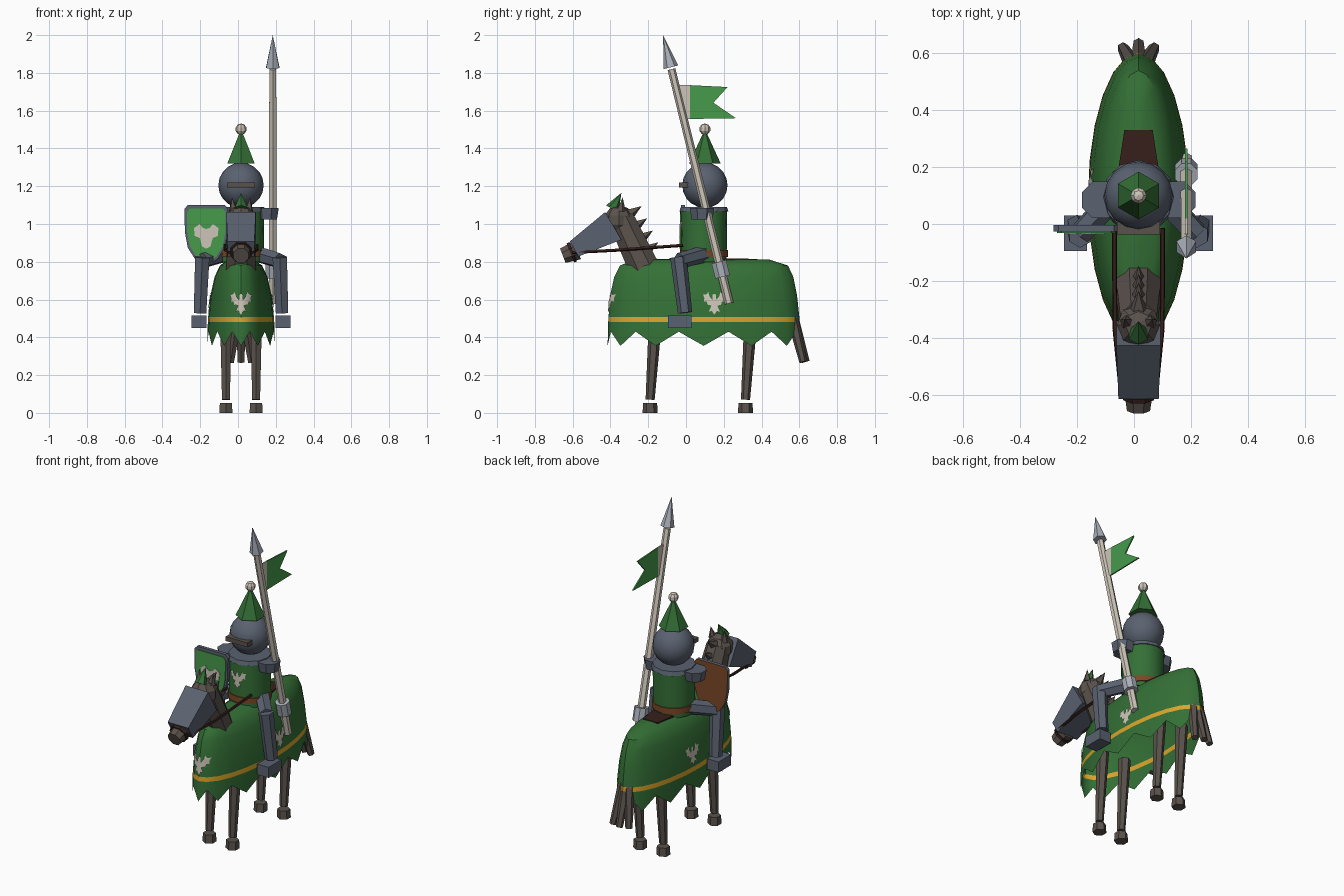
import bpy, bmesh, math
from mathutils import Vector

if "Cube" in bpy.data.objects:
    bpy.data.objects.remove(bpy.data.objects["Cube"])

CX = 0.016  # rider and horse axis


def material(name, r, g, b):
    m = bpy.data.materials.new(name)
    lin = lambda c: c / 12.92 if c <= 0.04045 else ((c + 0.055) / 1.055) ** 2.4
    m.diffuse_color = (lin(r / 255), lin(g / 255), lin(b / 255), 1)
    m.use_nodes = True
    m.node_tree.nodes["Principled BSDF"].inputs["Base Color"].default_value = m.diffuse_color
    return m


GREEN = material("cloth_green", 52, 112, 54)
LIGHT = material("light_green", 70, 155, 75)
GOLD = material("gold", 218, 165, 42)
STEEL = material("steel", 90, 98, 112)
SILVER = material("bright_steel", 170, 176, 186)
BONE = material("bone", 205, 197, 184)
HORSE = material("horse_brown", 90, 82, 76)
LEATHER = material("leather", 122, 72, 38)
DARK = material("dark_strap", 55, 32, 28)


def finish(name, bm, mats, smooth=False, normals=True):
    if normals:
        bmesh.ops.recalc_face_normals(bm, faces=bm.faces[:])
    me = bpy.data.meshes.new(name)
    bm.to_mesh(me)
    bm.free()
    for m in mats if isinstance(mats, list) else [mats]:
        me.materials.append(m)
    ob = bpy.data.objects.new(name, me)
    bpy.context.collection.objects.link(ob)
    if smooth:
        bpy.ops.object.select_all(action='DESELECT')
        ob.select_set(True)
        bpy.context.view_layer.objects.active = ob
        bpy.ops.object.shade_smooth_by_angle(angle=math.radians(40))
    return ob


def rod(name, p, q, r1, r2, n, mat, off=math.pi / 2, smooth=False):
    """Tapered prism from p to q; radii may be (across, deep) pairs."""
    p, q = Vector(p), Vector(q)
    d = (q - p).normalized()
    x = Vector((1, 0, 0))
    x = (x - d * x.dot(d)).normalized()
    y = d.cross(x)
    bm = bmesh.new()
    rings = []
    for c, r in ((p, r1), (q, r2)):
        rx, ry = r if isinstance(r, tuple) else (r, r)
        rings.append([bm.verts.new(c + x * rx * math.cos(off + i * math.tau / n)
                                   + y * ry * math.sin(off + i * math.tau / n)) for i in range(n)])
    a, b = rings
    for i in range(n):
        bm.faces.new((a[i], a[(i + 1) % n], b[(i + 1) % n], b[i]))
    bm.faces.new(a[::-1])
    bm.faces.new(b)
    if r2 == 0:
        bmesh.ops.remove_doubles(bm, verts=bm.verts[:], dist=1e-5)
    return finish(name, bm, mat, smooth)


def bar(name, p, q, h1, h2, mat):
    """Four-sided bar given by half sizes."""
    s = math.sqrt(2)
    return rod(name, p, q, (h1[0] * s, h1[1] * s), (h2[0] * s, h2[1] * s), 4, mat, math.pi / 4)


def ball(name, c, r, seg, mat, smooth=False):
    bm = bmesh.new()
    bmesh.ops.create_uvsphere(bm, u_segments=seg, v_segments=max(4, seg * 2 // 3), radius=r)
    bmesh.ops.translate(bm, verts=bm.verts, vec=c)
    return finish(name, bm, mat, smooth)


def plate(name, pts, depth, mats, rule=None):
    """Flat outline thickened along depth."""
    bm = bmesh.new()
    f = bm.faces.new([bm.verts.new(p) for p in pts])
    ext = bmesh.ops.extrude_face_region(bm, geom=[f], use_keep_orig=True)
    bmesh.ops.translate(bm, vec=depth, verts=[v for v in ext['geom'] if isinstance(v, bmesh.types.BMVert)])
    bmesh.ops.recalc_face_normals(bm, faces=bm.faces[:])
    for f in bm.faces:
        f.material_index = rule(f) if rule else 0
    return finish(name, bm, mats)


def mirrored(half):
    return half + [(-u, v) for u, v in half[::-1] if abs(u) > 1e-6]


# Caparison: stacked ellipses (z, front y, back y, half width)
RINGS = [(.395, -.415, .602, .178), (.48, -.412, .602, .176), (.508, -.41, .600, .174),
         (.62, -.402, .588, .162), (.72, -.38, .568, .140), (.78, -.35, .54, .112), (.812, -.27, .44, .068)]
N = 24
bm = bmesh.new()
loops = []
for k, (z, y0, y1, w) in enumerate(RINGS):
    loop = []
    for i in range(N):
        t = i * math.tau / N
        zz = z if k else (.355 if i % 2 == 0 else .43)   # jagged hem
        loop.append(bm.verts.new((CX + w * math.sin(t), (y0 + y1) / 2 + (y1 - y0) / 2 * math.cos(t), zz)))
    loops.append(loop)
for k in range(len(loops) - 1):
    for i in range(N):
        j = (i + 1) % N
        f = bm.faces.new((loops[k][j], loops[k][i], loops[k + 1][i], loops[k + 1][j]))
        f.material_index = 1 if k == 1 else 0            # gold band
top = bm.verts.new((CX, .085, .82))
for i in range(N):
    bm.faces.new((loops[-1][(i + 1) % N], loops[-1][i], top))
finish("caparison", bm, [GREEN, GOLD], True)


def ring_at(z):
    for a, b in zip(RINGS, RINGS[1:]):
        if z <= b[0]:
            t = (z - a[0]) / (b[0] - a[0])
            return [u + (v - u) * t for u, v in zip(a, b)][1:]


# Bird emblems wrapped over the cloth
BIRD = mirrored([(0, .42), (.07, .38), (.09, .15), (.22, .32), (.27, .5), (.36, .38), (.5, .4), (.44, .22),
                 (.46, .08), (.33, .08), (.3, -.06), (.13, -.1), (.25, -.38), (.12, -.33), (0, -.5)])


def wrapped_bird(name, place, size):
    bm = bmesh.new()
    bm.faces.new([bm.verts.new((u * size, v * size, 0)) for u, v in BIRD])
    bmesh.ops.triangulate(bm, faces=bm.faces[:])
    bmesh.ops.subdivide_edges(bm, edges=bm.edges[:], cuts=2, use_grid_fill=True)
    for v in bm.verts:
        v.co = place(v.co.x, v.co.y)
    finish(name, bm, BONE, normals=False)


def on_side(s):
    def place(u, v):
        y, z = .15 + s * u, .58 + v
        y0, y1, w = ring_at(z)
        e = (y - (y0 + y1) / 2) / ((y1 - y0) / 2)
        return CX + s * (w * math.sqrt(1 - e * e) + .004), y, z
    return place


def on_chest(u, v):
    y0, y1, w = ring_at(.58 + v)
    return CX + u, (y0 + y1) / 2 - (y1 - y0) / 2 * math.sqrt(1 - (u / w) ** 2) - .005, .58 + v


wrapped_bird("emblem_right", on_side(1), .12)
wrapped_bird("emblem_left", on_side(-1), .12)
wrapped_bird("emblem_chest", on_chest, .12)
wrapped_bird("emblem_tunic", lambda u, v: (CX + u, .095 - math.sqrt(.128 ** 2 - u * u), .97 + v), .11)

# Horse legs and hooves
for s in (-1, 1):
    side = "right" if s > 0 else "left"
    x = CX + s * .08
    for part, y in (("front", -.19), ("hind", .315)):
        rod(f"{part}_leg_{side}", (x, y, .07), (x, y + .03, .52), .024, .036, 6, HORSE)
        rod(f"{part}_hoof_{side}", (x, y, 0), (x, y, .052), .04, .037, 6, HORSE)

# Tail
for k in (-1, 0, 1):
    rod("tail_strand", (CX + k * .02, .56, .52), (CX + k * .055, .635 - abs(k) * .015, .27), .032, .02, 6, HORSE)

# Horse neck, head, mane
rod("horse_neck", (CX, -.205, .73), (CX, -.345, 1.03), (.088, .09), (.07, .075), 8, HORSE, math.pi / 8)
ball("horse_skull", (CX, -.355, 1.02), .08, 8, HORSE)
bar("face_armour", (CX, -.385, .99), (CX, -.592, .868), (.078, .085), (.071, .046), STEEL)
rod("muzzle", (CX, -.575, .862), (CX, -.652, .832), .056, .044, 8, HORSE, math.pi / 8)
rod("bit_strap", (CX, -.597, .853), (CX, -.612, .847), .06, .058, 8, DARK, math.pi / 8)
rod("head_plume", (CX, -.39, 1.08), (CX, -.342, 1.165), .038, 0, 6, GREEN)
for s in (-1, 1):
    rod("horse_ear", (CX + s * .04, -.345, 1.07), (CX + s * .048, -.335, 1.14), .026, 0, 5, HORSE)
    rod("rein", (CX + s * .06, -.6, .85), (CX + s * .083, -.37, .862), .009, .009, 5, DARK)
    rod("rein", (CX + s * .083, -.37, .862), (CX + s * .085, -.015, .888), .009, .009, 5, DARK)
for t in (0, .27, .54, .8):
    y, z = -.285 + .11 * t, 1.06 - .24 * t
    rod("mane_tuft", (CX, y - .02, z - .01), (CX, y + .05, z + .035), .035, 0, 5, HORSE)

# Saddle, belt and tunic
bar("saddle", (CX, .2, .808), (CX, .33, .808), (.07, .01), (.05, .01), DARK)
rod("tunic", (CX, .095, .8), (CX, .095, 1.07), .12, .123, 16, GREEN, smooth=True)
rod("belt", (CX, .095, .825), (CX, .095, .862), .127, .127, 16, LEATHER, smooth=True)
rod("gorget", (CX, .095, 1.065), (CX, .095, 1.09), .13, .122, 12, STEEL)

# Helmet with visor, spire and knob
ball("helmet", (CX, .1, 1.205), .12, 16, STEEL, True)
bar("visor_slit", (CX, -.037, 1.206), (CX, .02, 1.206), (.075, .014), (.075, .014), HORSE)
rod("helmet_spire", (CX, .1, 1.32), (CX, .1, 1.485), .084, .008, 6, GREEN)
ball("spire_knob", (CX, .1, 1.502), .03, 8, BONE)

# Shoulder guards and rider legs
for s in (-1, 1):
    side = "right" if s > 0 else "left"
    rod(f"shoulder_guard_{side}", (CX + s * .135, .085, 1.025), (CX + s * .135, .085, 1.085),
        .06, .07, 8, STEEL, math.pi / 8)
    knee = (CX + s * .205, -.035, .805)
    rod(f"thigh_{side}", (CX + s * .09, .09, .84), knee, .045, .042, 6, STEEL)
    rod(f"shin_{side}", (CX + s * .205, -.04, .825), (CX + s * .217, -.005, .53), .044, .038, 6, STEEL)
    bar(f"foot_{side}", (CX + s * .222, -.095, .482), (CX + s * .222, .03, .482), (.04, .033), (.04, .033), STEEL)

# Lance with grip, point and pennant
LX = .184
lance = lambda z: (LX, .228 - .246 * (z - .58), z)
rod("lance_shaft", lance(.58), lance(1.82), .024, .021, 6, BONE)
rod("lance_point", lance(1.83), lance(2.0), .04, 0, 6, SILVER)
rod("gauntlet", lance(.72), lance(.80), .043, .043, 8, SILVER, math.pi / 8)
yz = lambda pts: [(LX - .004, y, z) for y, z in pts]
plate("pennant_hoist", yz([(-.055, 1.735), (.02, 1.735), (.02, 1.556), (-.015, 1.556)]), (.008, 0, 0), BONE)
plate("pennant_fly", yz([(.02, 1.735), (.22, 1.725), (.145, 1.642), (.265, 1.56), (.02, 1.556)]),
      (.008, 0, 0), LIGHT)

# Shield with steel rim, green field and bird
SX = -.168
OUT = [(0, .165), (.098, .165), (.116, .145), (.113, .02), (.098, -.06), (.06, -.12), (0, -.16)]
xz = lambda pts, y, k=1: [(SX + u * k, y, .935 + v * k) for u, v in pts]
plate("shield", xz(mirrored(OUT), -.026), (0, .022, 0), [STEEL, LEATHER], lambda f: int(f.normal.y > .9))
plate("shield_field", xz(mirrored(OUT), -.031, .89), (0, .006, 0), LIGHT)
CREST = mirrored([(0, .3), (.14, .34), (.27, .5), (.5, .33), (.47, .02), (.26, -.08), (.17, -.42), (0, -.5)])
plate("shield_bird", xz(CREST, -.035, .13), (0, .005, 0), BONE)
